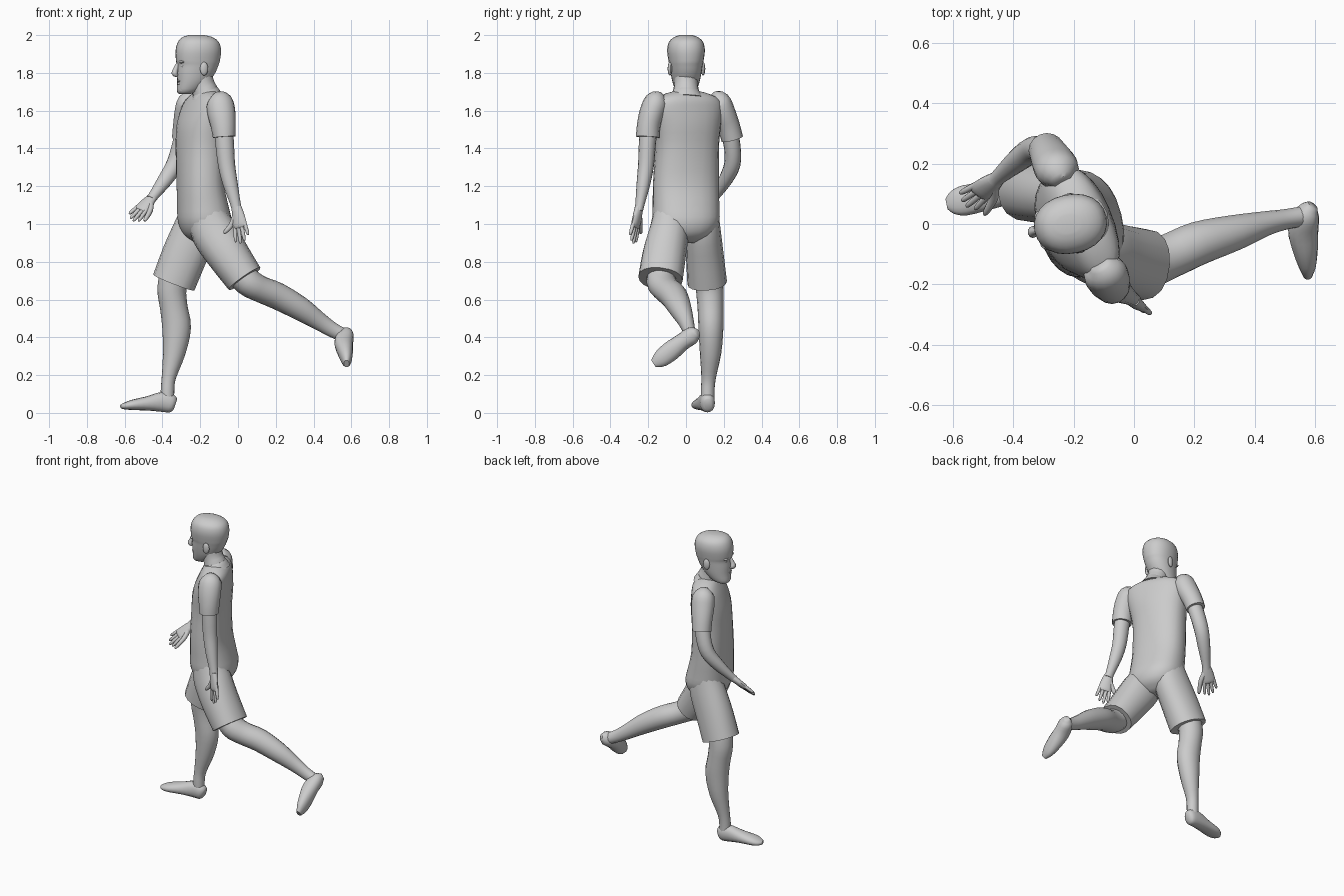
import bpy, bmesh
from math import cos, sin, pi, radians, copysign
from mathutils import Vector, Matrix

default_cube = bpy.data.objects.get("Cube")
if default_cube:
    bpy.data.objects.remove(default_cube)

parts = []


def finish(name, bm):
    """Turn a bmesh into a named, smooth shaded object."""
    bmesh.ops.recalc_face_normals(bm, faces=bm.faces)
    mesh = bpy.data.meshes.new(name)
    bm.to_mesh(mesh)
    bm.free()
    obj = bpy.data.objects.new(name, mesh)
    bpy.context.collection.objects.link(obj)
    parts.append(obj)
    return obj


def smooth_rows(rows, steps):
    """Catmull-Rom interpolation through rows of numbers."""
    rows = [Vector(row) for row in rows]
    padded = [rows[0]] + rows + [rows[-1]]
    result = []
    for a, b, c, d in zip(padded, padded[1:], padded[2:], padded[3:]):
        for step in range(steps):
            t = step / steps
            result.append(b + (c - a) * (t / 2)
                          + (a * 2 - b * 5 + c * 4 - d) * (t * t / 2)
                          + (b * 3 - a - c * 3 + d) * (t ** 3 / 2))
    return result + [rows[-1]]


def skin(name, frames, sides, square=1.0):
    """Bridge elliptical rings given as (centre, half axis, half axis)."""
    bm = bmesh.new()
    rings = []
    for centre, u, v in frames:
        ring = []
        for i in range(sides):
            angle = 2 * pi * i / sides
            c, s = (copysign(abs(f) ** square, f) for f in (cos(angle), sin(angle)))
            ring.append(bm.verts.new(centre + u * c + v * s))
        rings.append(ring)
    for low, high in zip(rings, rings[1:]):
        for i in range(sides):
            j = (i + 1) % sides
            bm.faces.new((low[i], low[j], high[j], high[i]))
    bm.faces.new(rings[0])
    bm.faces.new(rings[-1])
    return finish(name, bm)


def tube(name, rows, side, sides=16, steps=3, square=1.0):
    """Limb along a path; each row is x, y, z, half width along side, half depth."""
    rows = smooth_rows(rows, steps)
    frames = []
    for i, row in enumerate(rows):
        before, after = rows[max(i - 1, 0)], rows[min(i + 1, len(rows) - 1)]
        tangent = Vector(after[:3]) - Vector(before[:3])
        tangent.normalize()
        u = Vector(side)
        u = (u - tangent * u.dot(tangent)).normalized()
        frames.append((Vector(row[:3]), u * row[3], tangent.cross(u) * row[4]))
    return skin(name, frames, sides, square)


def stack(name, rows, sides=24, steps=3, square=1.0):
    """Level rings; each row is z, x, y, half depth, half width, turn in degrees."""
    frames = []
    for z, x, y, depth, width, turn in smooth_rows(rows, steps):
        a = radians(turn)
        frames.append((Vector((x, y, z)), Vector((-cos(a), -sin(a), 0)) * depth,
                       Vector((sin(a), -cos(a), 0)) * width))
    return skin(name, frames, sides, square)


# Torso, twisted from the pelvis to the shoulders
stack("torso", [
    (.90, -.17, 0, .05, .05, 14), (.94, -.17, 0, .11, .13, 14),
    (1.01, -.175, 0, .137, .175, 14), (1.1, -.187, 0, .13, .177, 14),
    (1.22, -.2, 0, .118, .176, 15), (1.4, -.2, .005, .118, .172, 20),
    (1.52, -.19, .005, .118, .185, 23), (1.61, -.175, .005, .1, .2, 24),
    (1.66, -.165, .005, .083, .18, 24), (1.69, -.165, .005, .06, .12, 24),
    (1.705, -.165, .005, .03, .06, 24)], square=.87)
tube("neck", [
    (-.155, 0, 1.62, .085, .08), (-.17, 0, 1.69, .072, .07),
    (-.188, 0, 1.74, .063, .063), (-.2, 0, 1.8, .063, .063)], (0, 1, 0))
tube("collar", [
    (-.165, 0, 1.665, .1, .085), (-.17, 0, 1.685, .082, .078),
    (-.175, 0, 1.7, .072, .07)], (0, 1, 0))

# Head
HEAD_TURN = 12
stack("head", [(z, x, 0, depth, width, HEAD_TURN) for z, x, depth, width in (
    (1.687, -.285, .025, .03), (1.703, -.265, .058, .052),
    (1.75, -.238, .084, .07), (1.8, -.222, .102, .08),
    (1.84, -.213, .11, .086), (1.865, -.212, .117, .091),
    (1.92, -.21, .121, .098), (1.965, -.21, .108, .088),
    (1.99, -.215, .078, .06), (2.0, -.218, .04, .03))], square=.93)


def on_head(forward, left, z):
    a = radians(HEAD_TURN)
    return Vector((-.21 - cos(a) * forward + sin(a) * left,
                   -sin(a) * forward - cos(a) * left, z))


def blob(name, centre, size):
    """Small ellipsoid on the head; size is half depth, half width, half height."""
    bm = bmesh.new()
    bmesh.ops.create_uvsphere(bm, u_segments=12, v_segments=8, radius=1)
    turn = Matrix.Rotation(radians(HEAD_TURN), 4, "Z")
    bm.transform(Matrix.Translation(on_head(*centre)) @ turn @ Matrix.Diagonal((*size, 1)))
    return finish(name, bm)


# Face
nose = [(.108, 1.85, .01, .012), (.122, 1.82, .013, .014),
        (.128, 1.798, .02, .017), (.115, 1.784, .015, .008)]
tube("nose", [(*on_head(f, 0, z), w, d) for f, z, w, d in nose], (0, 1, 0), sides=10)
blob("upper_lip", (.102, 0, 1.757), (.014, .026, .007))
blob("lower_lip", (.1, 0, 1.743), (.014, .023, .008))
blob("chin", (.088, 0, 1.71), (.022, .03, .018))
for sign, label in ((1, "left"), (-1, "right")):
    blob(label + "_brow", (.098, sign * .037, 1.858), (.015, .027, .008))
    blob(label + "_eye", (.092, sign * .036, 1.836), (.012, .015, .008))
    blob(label + "_ear", (-.012, sign * .09, 1.822), (.022, .011, .036))

# Shorts legs, cut flat at the hem
tube("left_shorts_leg", [
    (-.165, -.085, 1.05, .09, .1), (-.13, -.09, .96, .105, .12),
    (-.055, -.115, .84, .115, .113), (.035, -.135, .71, .118, .102)], (0, 1, 0), square=.9)
tube("right_shorts_leg", [
    (-.2, .085, 1.07, .085, .1), (-.225, .09, .97, .093, .118),
    (-.285, .1, .83, .1, .12), (-.34, .112, .69, .105, .117)], (0, 1, 0), square=.9)

# Lower legs
tube("left_leg", [
    (-.02, -.12, .77, .075, .075), (.05, -.13, .695, .08, .075),
    (.12, -.105, .655, .075, .07), (.21, -.065, .618, .073, .071),
    (.33, -.03, .552, .06, .063), (.43, .0, .485, .042, .048),
    (.5, .015, .44, .034, .04), (.56, .025, .41, .034, .036)], (0, 1, 0))
tube("right_leg", [
    (-.325, .115, .78, .075, .08), (-.35, .125, .66, .073, .077),
    (-.34, .13, .56, .069, .073), (-.325, .132, .45, .066, .076),
    (-.338, .13, .32, .057, .06), (-.366, .12, .19, .039, .038),
    (-.373, .115, .12, .036, .036), (-.373, .115, .06, .035, .036)], (0, 1, 0))

# Feet, from heel to toe
tube("left_foot", [
    (.592, .062, .425, .02, .018), (.575, .035, .412, .045, .04),
    (.56, -.02, .375, .046, .05), (.567, -.08, .328, .052, .042),
    (.574, -.135, .285, .045, .029), (.575, -.172, .26, .022, .014)],
    (0, .6, -.8), square=.9)
tube("right_foot", [
    (-.332, .116, .045, .022, .03), (-.35, .115, .05, .037, .048),
    (-.4, .11, .058, .041, .053), (-.48, .094, .05, .046, .038),
    (-.56, .078, .042, .05, .027), (-.6, .07, .036, .038, .018),
    (-.62, .066, .034, .018, .01)], (0, 1, 0), square=.9)

# Sleeves and arms
tube("left_sleeve", [
    (-.115, -.13, 1.675, .03, .03), (-.098, -.155, 1.65, .068, .062),
    (-.088, -.18, 1.59, .074, .066), (-.078, -.198, 1.52, .066, .062),
    (-.073, -.203, 1.46, .06, .062)], (1, 0, 0))
tube("right_sleeve", [
    (-.235, .14, 1.675, .03, .03), (-.25, .17, 1.65, .068, .062),
    (-.262, .195, 1.59, .074, .066), (-.278, .225, 1.52, .066, .06),
    (-.29, .245, 1.45, .06, .058)], (1, 0, 0))
tube("left_arm", [
    (-.078, -.195, 1.54, .05, .048), (-.07, -.205, 1.42, .049, .045),
    (-.06, -.212, 1.31, .045, .042), (-.04, -.226, 1.21, .039, .036),
    (-.014, -.243, 1.11, .028, .025), (-.005, -.25, 1.07, .028, .022)], (1, 0, 0))
tube("right_arm", [
    (-.275, .22, 1.53, .05, .048), (-.302, .245, 1.41, .049, .044),
    (-.335, .245, 1.315, .046, .043), (-.385, .21, 1.235, .04, .037),
    (-.443, .16, 1.155, .028, .025), (-.462, .142, 1.13, .027, .023)], (1, 0, 0))


def hand(label, wrist, tip, across, thumb):
    """Palm, four fingers and thumb; across runs from thumb to little finger."""
    wrist, tip, thumb = Vector(wrist), Vector(tip), Vector(thumb)
    reach = tip - wrist
    across = Vector(across)
    across = (across - reach * (across.dot(reach) / reach.length_squared)).normalized()
    palm = [(*wrist.lerp(tip, t), w, d) for t, w, d in (
        (-.05, .027, .021), (.2, .037, .02), (.48, .042, .017), (.56, .034, .01))]
    tube(label + "_palm", palm, across, sides=12)
    names = ("index", "middle", "ring", "little")
    for i, length in enumerate((.93, 1, .95, .82)):
        spread = across * (i - 1.5)
        finger = [(*(wrist + reach * t * length + spread * gap), r, r)
                  for t, gap, r in ((.45, .019, .011), (.75, .023, .0105),
                                    (.95, .026, .008), (1, .026, .003))]
        tube(f"{label}_{names[i]}_finger", finger, across, sides=8, steps=2)
    root = wrist + reach * .12 - across * .012
    knuckle = wrist + reach * .4 - across * .048
    tube(label + "_thumb", [(*root, .016, .016), (*knuckle, .015, .014),
                            (*knuckle.lerp(thumb, .8), .011, .011),
                            (*thumb, .004, .004)], reach, sides=8)


hand("left", (-.005, -.25, 1.08), (.025, -.285, .9), (.85, -.45, 0), (-.075, -.24, .95))
hand("right", (-.458, .146, 1.135), (-.565, .065, 1.02), (-.35, .6, .5), (-.495, .03, 1.015))

# Smooth shading with crisp hems
bpy.ops.object.select_all(action="DESELECT")
for obj in parts:
    obj.select_set(True)
bpy.context.view_layer.objects.active = parts[0]
bpy.ops.object.shade_smooth_by_angle(angle=radians(50))
